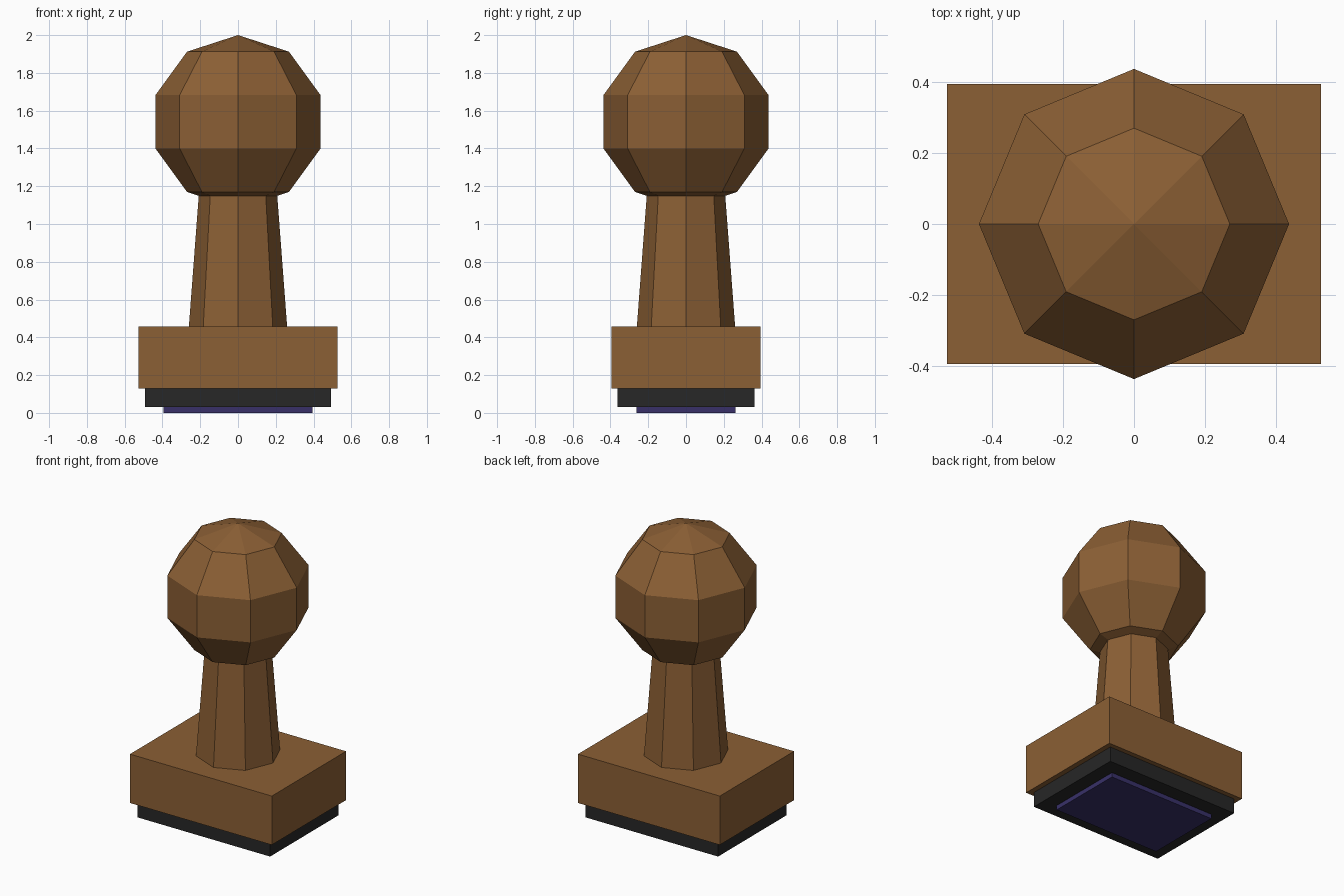
import bpy

if "Cube" in bpy.data.objects:
    bpy.data.objects.remove(bpy.data.objects["Cube"])


def material(name, rgb):
    mat = bpy.data.materials.new(name)
    mat.diffuse_color = (*rgb, 1)
    mat.use_nodes = True
    mat.node_tree.nodes["Principled BSDF"].inputs["Base Color"].default_value = mat.diffuse_color
    return mat


def finish(name, mat):
    obj = bpy.context.object
    obj.name = name
    obj.data.materials.append(mat)
    return obj


def block(name, half_x, half_y, z0, z1, mat):
    bpy.ops.mesh.primitive_cube_add(size=1, location=(0, 0, (z0 + z1) / 2))
    obj = finish(name, mat)
    obj.scale = (2 * half_x, 2 * half_y, z1 - z0)
    bpy.ops.object.transform_apply(location=False, rotation=False, scale=True)


wood = material("wood", (0.26, 0.115, 0.035))
rubber = material("rubber", (0.02, 0.02, 0.02))
ink = material("ink", (0.04, 0.03, 0.14))

# Stacked base: inked face, rubber pad, wooden block
block("ink_face", 0.395, 0.262, 0.0, 0.03, ink)
block("rubber_pad", 0.492, 0.362, 0.03, 0.13, rubber)
block("wooden_block", 0.527, 0.394, 0.13, 0.458, wood)

# Tapered eight-sided handle, its top tucked into the knob
z0, z1 = 0.458, 1.2
bpy.ops.mesh.primitive_cone_add(vertices=8, radius1=0.26, radius2=0.204,
                                depth=z1 - z0, location=(0, 0, (z0 + z1) / 2))
finish("handle_stem", wood)

# Low-poly round knob
bpy.ops.mesh.primitive_uv_sphere_add(segments=8, ring_count=5, radius=0.459,
                                     location=(0, 0, 1.541))
finish("handle_knob", wood)
